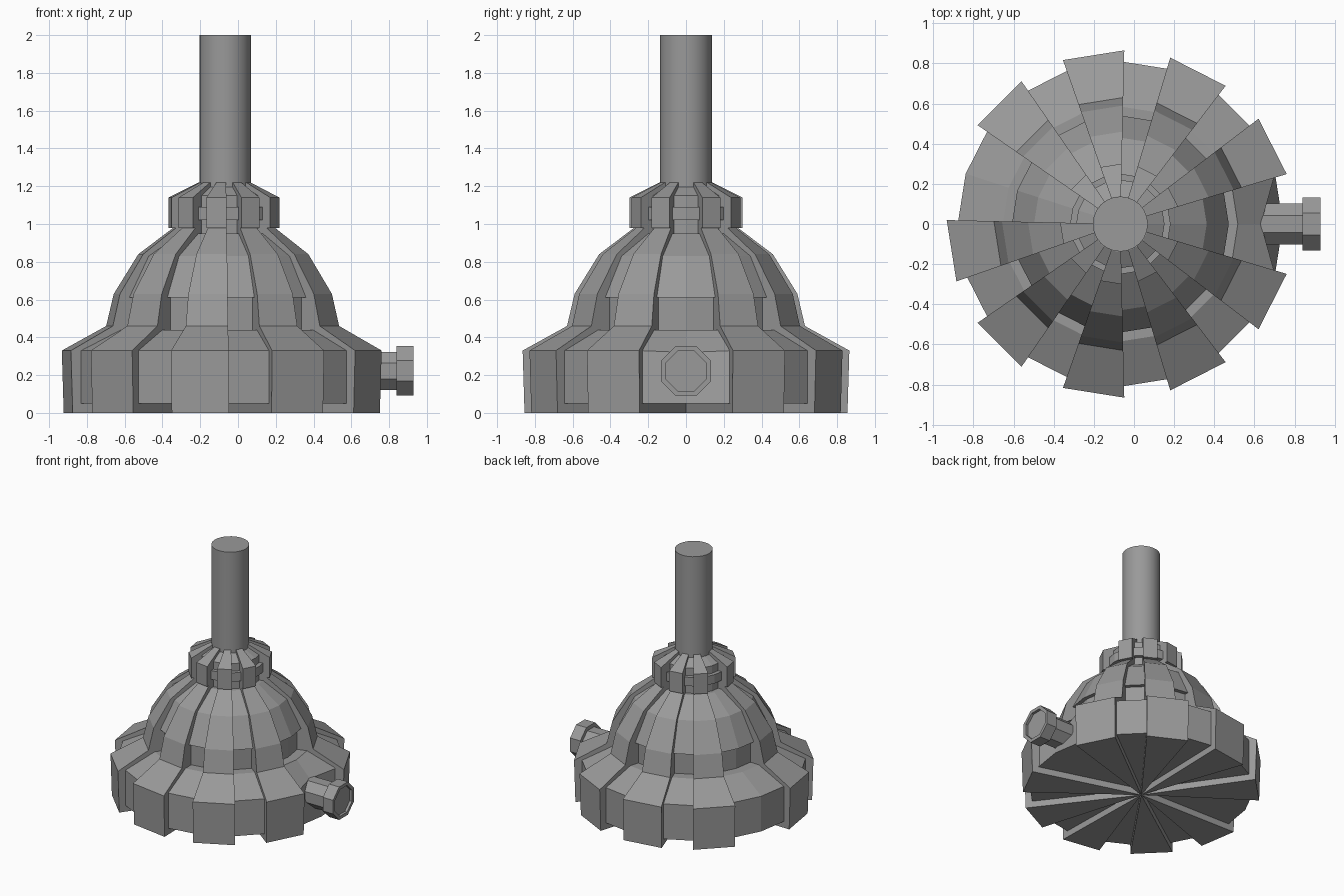
import bpy, bmesh
from math import sin, cos, radians, tau, pi

cube = bpy.data.objects.get("Cube")
if cube:
    bpy.data.objects.remove(cube)

AXIS_X = -0.068

gray = bpy.data.materials.new("stone_gray")
gray.use_nodes = True
COLOR = (0.32, 0.32, 0.32, 1)
gray.diffuse_color = COLOR
gray.node_tree.nodes["Principled BSDF"].inputs["Base Color"].default_value = COLOR


def finish(bm, name, x=AXIS_X, z=0):
    bmesh.ops.recalc_face_normals(bm, faces=bm.faces)
    mesh = bpy.data.meshes.new(name)
    bm.to_mesh(mesh)
    bm.free()
    mesh.materials.append(gray)
    obj = bpy.data.objects.new(name, mesh)
    bpy.context.collection.objects.link(obj)
    obj.location = (x, 0, z)
    return obj


def wedge(name, start, end, profile, end_profile=None):
    """Solid slice of a dome: two radial outlines joined round the axis."""
    bm = bmesh.new()
    sides = []
    for deg, prof in ((start, profile), (end, end_profile or profile)):
        a = radians(deg)
        sides.append([bm.verts.new((r * cos(a), r * sin(a), z)) for r, z in prof])
    first, last = sides
    bm.faces.new(first)
    bm.faces.new(last)
    for i in range(len(first)):
        j = (i + 1) % len(first)
        bm.faces.new((first[i], first[j], last[j], last[i]))
    bmesh.ops.remove_doubles(bm, verts=bm.verts, dist=1e-5)
    return finish(bm, name)


def lathe(name, profile, sides, turn=0, x=AXIS_X, z=0):
    """Faceted turned solid; the profile starts and ends on the axis."""
    bm = bmesh.new()
    rings = []
    for r, h in profile:
        rings.append([bm.verts.new((r * cos(tau * i / sides + turn),
                                    r * sin(tau * i / sides + turn), h))
                      for i in range(sides)])
    for low, high in zip(rings, rings[1:]):
        for i in range(sides):
            j = (i + 1) % sides
            bm.faces.new((low[i], low[j], high[j], high[i]))
    bm.faces.new(rings[0])
    bm.faces.new(rings[-1])
    return finish(bm, name, x, z)


# Outlines as (radius, height)
rib = [(0, 0), (0.855, 0), (0.865, 0.33), (0.63, 0.46), (0.59, 0.63),
       (0.46, 0.84), (0.275, 0.98), (0.3, 0.98), (0.3, 1.14), (0.14, 1.22), (0, 1.22)]
panel = [(0, 0.05), (0.81, 0.05), (0.81, 0.33), (0.585, 0.44), (0.51, 0.44),
         (0.51, 0.61), (0.54, 0.61), (0.43, 0.83), (0.25, 0.95), (0.22, 0.95),
         (0.22, 1.02), (0.25, 1.02), (0.25, 1.09), (0.22, 1.09),
         (0.22, 1.15), (0.13, 1.2), (0, 1.2)]
# The panel is pressed in above the spout
dented = [(0.7, 0.32) if p == (0.81, 0.33) else p for p in panel]

# Twenty slices: proud ribs between recessed panels
proud = (1, 3, 5, 7, 10, 12, 14, 16, 18)
for k in range(20):
    mid = 9 + 18 * k
    if k in proud:
        wedge(f"rib_{k}", mid - 10.3, mid + 10.3, rib)
    elif k == 0:
        wedge("spout_panel_left", 18, 0, panel, dented)
    elif k == 19:
        wedge("spout_panel_right", 342, 360, panel, dented)
    else:
        wedge(f"panel_{k}", mid - 9, mid + 9, panel)

# Central column
column = lathe("column", [(0.137, 1.0), (0.137, 2.0)], 24)
for f in column.data.polygons:
    f.use_smooth = len(f.vertices) == 4
column.data.set_sharp_from_angle(angle=radians(30))

# Spout with a hollow octagonal head, pointing sideways
spout = lathe("spout", [(0.11, 0), (0.11, 0.34), (0.142, 0.34), (0.142, 0.43),
                        (0.115, 0.43), (0.115, 0.41)], 8, pi / 8, 0.5, 0.222)
spout.rotation_euler = (0, pi / 2, 0)
